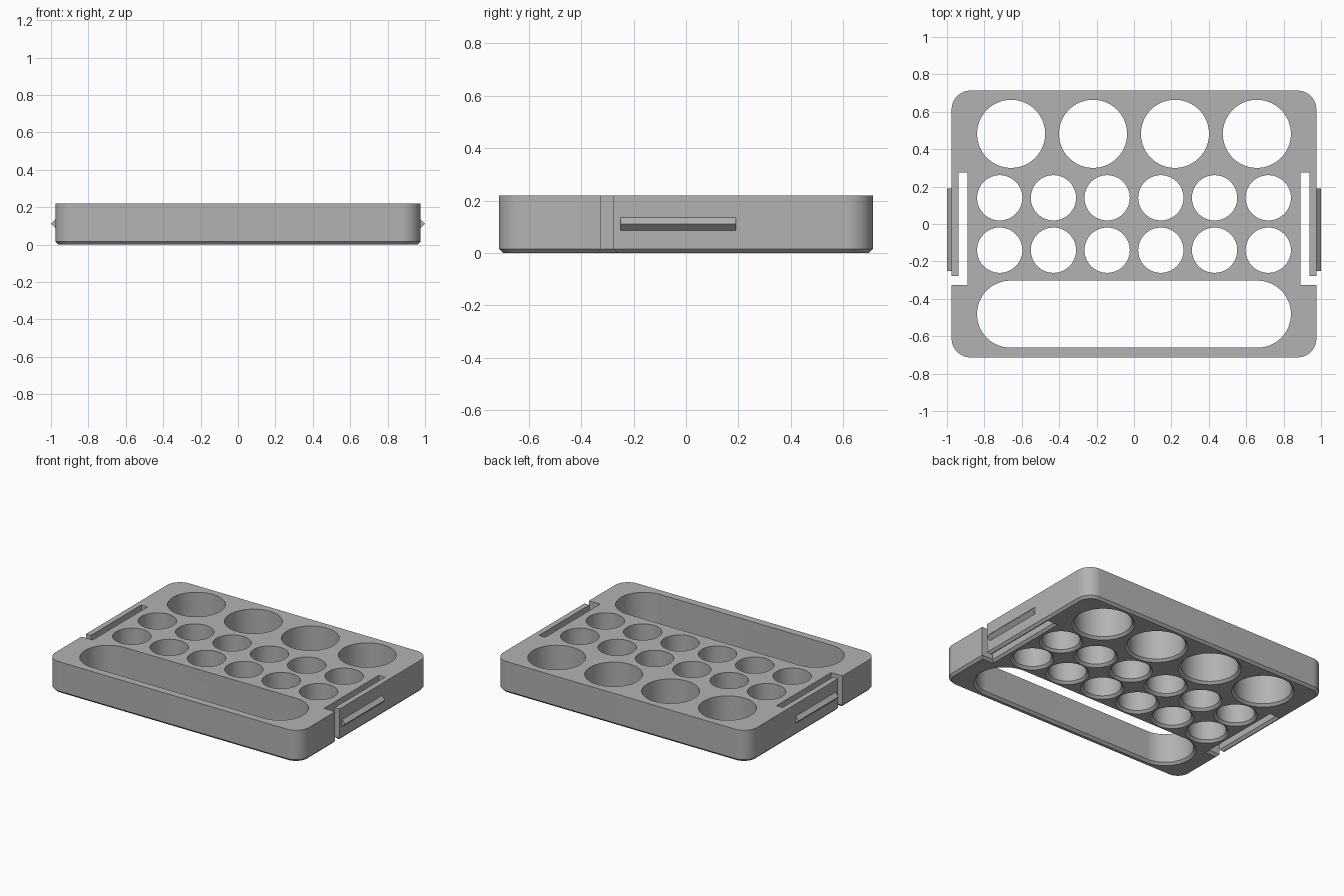
import bpy, bmesh, math
from mathutils import Vector

cube = bpy.data.objects.get("Cube")
if cube:
    bpy.data.objects.remove(cube)

HEIGHT, CHAMFER = 0.22, 0.016

grey = bpy.data.materials.new("plain grey")
grey.use_nodes = True
colour = (0.45, 0.45, 0.45, 1)
grey.diffuse_color = colour
grey.node_tree.nodes["Principled BSDF"].inputs["Base Color"].default_value = colour


def rounded(cx, cy, hx, hy, r, steps=24):
    """Counter-clockwise rounded rectangle; a circle when hx = hy = r."""
    pts = []
    for i, (sx, sy) in enumerate([(1, 1), (-1, 1), (-1, -1), (1, -1)]):
        for k in range(steps + 1):
            a = (i + k / steps) * math.pi / 2
            p = Vector((cx + sx * (hx - r) + r * math.cos(a),
                        cy + sy * (hy - r) + r * math.sin(a)))
            if not pts or (p - pts[-1]).length > 1e-5:
                pts.append(p)
    if (pts[0] - pts[-1]).length < 1e-5:
        pts.pop()
    return pts


def outset(pts, d):
    """Move every side of a counter-clockwise outline outward by d."""
    result = []
    for i, p in enumerate(pts):
        a = (p - pts[i - 1]).normalized()
        b = (pts[(i + 1) % len(pts)] - p).normalized()
        na, nb = Vector((a.y, -a.x)), Vector((b.y, -b.x))
        result.append(p + (na + nb) * d / (1 + na.dot(nb)))
    return result


def loft(bm, pts, levels):
    """Stack the outline at (z, outset) levels into a closed solid."""
    rings = [[bm.verts.new((p.x, p.y, z)) for p in outset(pts, d)] for z, d in levels]
    n = len(pts)
    for low, high in zip(rings, rings[1:]):
        for i in range(n):
            j = (i + 1) % n
            bm.faces.new((low[i], low[j], high[j], high[i]))
    bm.faces.new(rings[0][::-1])
    bm.faces.new(rings[-1])


def make_object(name, bm):
    mesh = bpy.data.meshes.new(name)
    bmesh.ops.recalc_face_normals(bm, faces=bm.faces[:])
    bm.to_mesh(mesh)
    bm.free()
    mesh.materials.append(grey)
    obj = bpy.data.objects.new(name, mesh)
    bpy.context.collection.objects.link(obj)
    return obj


# Tray body with a chamfered lower rim
bm = bmesh.new()
loft(bm, rounded(0, 0, 0.975, 0.713, 0.1),
     [(0, -CHAMFER), (CHAMFER, 0), (HEIGHT, 0)])
tray = make_object("tray", bm)

# Openings: large holes, two rows of small holes, long slot, clip gaps
openings = [rounded(-0.657 + 0.438 * i, 0.482, 0.182, 0.182, 0.182) for i in range(4)]
for y in (0.14, -0.14):
    openings += [rounded(-0.718 + 0.2872 * i, y, 0.121, 0.121, 0.121) for i in range(6)]
openings.append(rounded(0, -0.482, 0.839, 0.179, 0.178))
gap = [Vector(p) for p in [(0.889, -0.325), (1.05, -0.325), (1.05, -0.277),
                           (0.937, -0.277), (0.937, 0.276), (0.889, 0.276)]]
openings += [gap, [Vector((-p.x, p.y)) for p in reversed(gap)]]

bm = bmesh.new()
for outline in openings:
    loft(bm, outline, [(-0.002, CHAMFER + 0.002), (CHAMFER, 0), (HEIGHT + 0.05, 0)])
cutter = make_object("opening_cutter", bm)
cutter.hide_render = True

cut = tray.modifiers.new("openings", 'BOOLEAN')
cut.operation = 'DIFFERENCE'
cut.solver = 'EXACT'
cut.object = cutter
bpy.ops.object.select_all(action='DESELECT')
bpy.context.view_layer.objects.active = tray
tray.select_set(True)
bpy.ops.object.modifier_apply(modifier=cut.name)
bpy.data.objects.remove(cutter)
bpy.ops.object.shade_smooth_by_angle(angle=math.radians(25))

# Wedge-shaped snap ridges on the spring clips
for side, name in ((1, "left_clip_ridge"), (-1, "right_clip_ridge")):
    bm = bmesh.new()
    ends = [[bm.verts.new((side * x, y, z))
             for x, z in ((0.972, 0.083), (1.0, 0.111), (0.972, 0.139))]
            for y in (-0.25, 0.19)]
    for i in range(3):
        j = (i + 1) % 3
        bm.faces.new((ends[0][i], ends[0][j], ends[1][j], ends[1][i]))
    for end in ends:
        bm.faces.new(end)
    make_object(name, bm)
